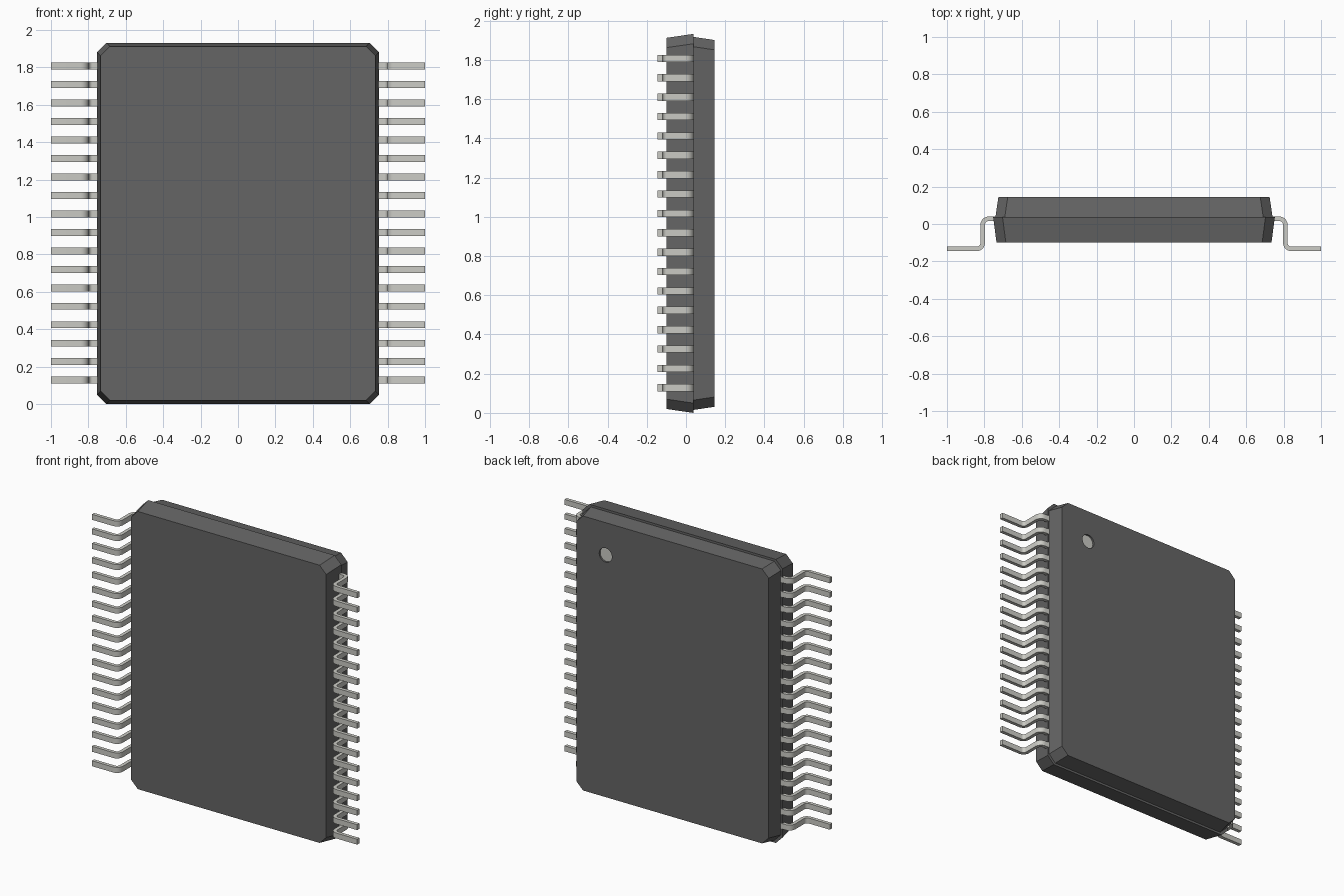
import bpy, bmesh, math
from mathutils import Vector

if "Cube" in bpy.data.objects:
    bpy.data.objects.remove(bpy.data.objects["Cube"])

MID_Z = 0.966


def material(name, rgb):
    m = bpy.data.materials.new(name)
    m.diffuse_color = (*rgb, 1)
    m.use_nodes = True
    m.node_tree.nodes["Principled BSDF"].inputs["Base Color"].default_value = m.diffuse_color
    return m


def make_object(name, bm, mat):
    bmesh.ops.recalc_face_normals(bm, faces=bm.faces)
    mesh = bpy.data.meshes.new(name)
    bm.to_mesh(mesh)
    bm.free()
    mesh.materials.append(mat)
    obj = bpy.data.objects.new(name, mesh)
    bpy.context.collection.objects.link(obj)
    return obj


def octagon(hx, hz, c):
    q = [(hx, hz - c), (hx - c, hz), (c - hx, hz), (-hx, hz - c)]
    return q + [(-x, -z) for x, z in q]


def loft(bm, rings):
    """Closed solid through equal-length rings of points."""
    rows = [[bm.verts.new(p) for p in r] for r in rings]
    n = len(rows[0])
    for a, b in zip(rows, rows[1:]):
        for i in range(n):
            bm.faces.new((a[i], a[(i + 1) % n], b[(i + 1) % n], b[i]))
    bm.faces.new(rows[0])
    bm.faces.new(rows[-1])


def tapered_half(name, sections):
    bm = bmesh.new()
    loft(bm, [[(x, y, MID_Z + z) for x, z in octagon(hx, hz, 0.05)]
              for y, hx, hz in sections])
    return make_object(name, bm, plastic)


plastic = material("dark plastic", (0.13, 0.13, 0.13))
metal = material("light metal", (0.60, 0.60, 0.56))

# Two tapered body halves that meet at a stepped seam
tapered_half("body_front", [(-0.1, 0.735, 0.946), (0.037, 0.753, 0.966)])
back = tapered_half("body_back", [(0.037, 0.741, 0.951), (0.145, 0.725, 0.935)])


# Round index mark, sunk slightly into the back face
def disc(name, y0, y1, r, mat):
    bm = bmesh.new()
    ring = [(0.505 + r * math.cos(i * math.tau / 32),
             1.68 + r * math.sin(i * math.tau / 32)) for i in range(32)]
    loft(bm, [[(x, y, z) for x, z in ring] for y in (y0, y1)])
    return make_object(name, bm, mat)


cutter = disc("index_cutter", 0.13, 0.17, 0.048, metal)
cutter.hide_render = True
cutter.hide_set(True)
cut = back.modifiers.new("Index recess", 'BOOLEAN')
cut.object = cutter
cut.solver = 'EXACT'
disc("index_mark", 0.12, 0.133, 0.048, metal)

# Gull-wing lead: centre line with two rounded bends, swept flat strip
path = [Vector((0.70, 0.028))]
R, STEPS = 0.032, 6
for cx, cy, start in ((0.809 - R, 0.028 - R, 90), (0.809 + R, -0.133 + R, 180)):
    turn = -90 if start == 90 else 90
    for i in range(STEPS + 1):
        a = math.radians(start + turn * i / STEPS)
        path.append(Vector((cx + R * math.cos(a), cy + R * math.sin(a))))
path.append(Vector((1.0, -0.133)))

bm = bmesh.new()
rings = []
W, T, Z0 = 0.0185, 0.012, 0.128
for i, p in enumerate(path):
    d = (path[min(i + 1, len(path) - 1)] - path[max(i - 1, 0)]).normalized()
    if 0 < i < len(path) - 1:
        d = ((p - path[i - 1]).normalized() + (path[i + 1] - p).normalized()).normalized()
    n = Vector((-d.y, d.x)) * T
    a, b = p + n, p - n
    rings.append([(a.x, a.y, Z0 - W), (a.x, a.y, Z0 + W),
                  (b.x, b.y, Z0 + W), (b.x, b.y, Z0 - W)])
loft(bm, rings)
leads = make_object("leads", bm, metal)
bpy.context.view_layer.objects.active = leads
leads.select_set(True)
bpy.ops.object.shade_smooth_by_angle(angle=math.radians(30))

# 18 leads per side, mirrored to the other side
array = leads.modifiers.new("Row", 'ARRAY')
array.count = 18
array.use_relative_offset = False
array.use_constant_offset = True
array.constant_offset_displace = (0, 0, 1.679 / 17)
leads.modifiers.new("Both sides", 'MIRROR')
